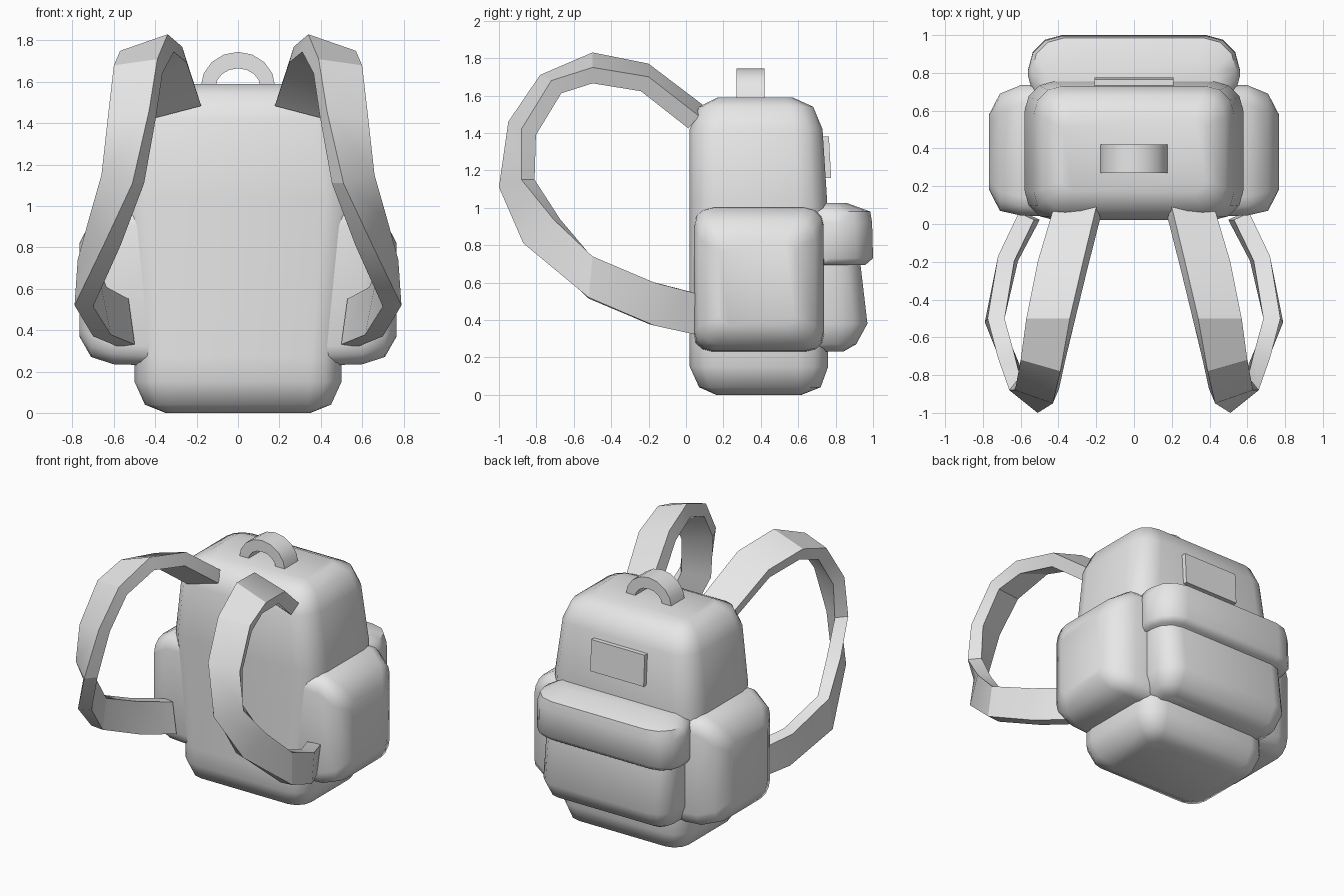
import bpy, bmesh
from math import cos, sin, pi, radians
from mathutils import Vector

if "Cube" in bpy.data.objects:
    bpy.data.objects.remove(bpy.data.objects["Cube"], do_unlink=True)

grey = bpy.data.materials.new("light grey fabric")
grey.use_nodes = True
grey.diffuse_color = (0.8, 0.8, 0.8, 1)
grey.node_tree.nodes["Principled BSDF"].inputs["Base Color"].default_value = (0.8, 0.8, 0.8, 1)


def skin(name, rings, angle):
    """Join equal rings of points into a capped solid."""
    bm = bmesh.new()
    loops = [[bm.verts.new(p) for p in ring] for ring in rings]
    n = len(loops[0])
    for low, high in zip(loops, loops[1:]):
        for i in range(n):
            j = (i + 1) % n
            bm.faces.new((low[i], low[j], high[j], high[i]))
    bm.faces.new(loops[0])
    bm.faces.new(loops[-1])
    bmesh.ops.recalc_face_normals(bm, faces=bm.faces[:])
    mesh = bpy.data.meshes.new(name)
    bm.to_mesh(mesh)
    bm.free()
    mesh.materials.append(grey)
    obj = bpy.data.objects.new(name, mesh)
    bpy.context.collection.objects.link(obj)
    bpy.ops.object.select_all(action="DESELECT")
    obj.select_set(True)
    bpy.context.view_layer.objects.active = obj
    bpy.ops.object.shade_smooth_by_angle(angle=radians(angle))
    return obj


def rounded(a0, a1, b0, b1, r, steps=3):
    """Rectangle outline with rounded corners."""
    points = []
    corners = [(a1 - r, b1 - r), (a0 + r, b1 - r), (a0 + r, b0 + r), (a1 - r, b0 + r)]
    for k, (ca, cb) in enumerate(corners):
        for s in range(steps + 1):
            t = (k + s / steps) * pi / 2
            points.append((ca + r * cos(t), cb + r * sin(t)))
    return points


def upright(name, levels):
    """Padded shape stacked upward: height, half width, front, rear, radius."""
    skin(name, [[(x, y, z) for x, y in rounded(-w, w, y0, y1, r)]
                for z, w, y0, y1, r in levels], 50)


# Main bag, widest at mid height
upright("main_bag", [
    (0, .35, .16, .62, .05), (.04, .45, .07, .72, .11), (.15, .5, .02, .76, .15),
    (.27, .5, .02, .76, .15), (1.03, .58, .02, .755, .16), (1.42, .53, .02, .73, .15),
    (1.54, .48, .07, .68, .12), (1.59, .38, .17, .57, .06)])

# Rear pocket and its overhanging flap
upright("rear_pocket", [
    (.23, .4, .6, .84, .05), (.27, .47, .6, .91, .1), (.38, .51, .6, .97, .14),
    (.72, .51, .6, .93, .14)])
upright("rear_pocket_flap", [
    (.695, .53, .6, .96, .14), (.73, .56, .6, 1.0, .18), (.92, .56, .6, .995, .18),
    (.98, .54, .6, .985, .17), (1.025, .44, .6, .86, .1)])

# Side pockets, stacked outward
pocket_levels = [
    (.42, .04, .74, .23, 1.0, .09), (.6, .045, .735, .235, 1.0, .1),
    (.71, .07, .69, .27, .93, .1), (.767, .18, .58, .37, .82, .05)]
for side, label in ((1, "left"), (-1, "right")):
    skin(label + "_side_pocket",
         [[(side * x, y, z) for y, z in rounded(*box)] for x, *box in pocket_levels], 50)

# Shoulder straps: outer face given by its two edges, thickened inward
strap_edges = [
    ((.20, .09, 1.55), (.43, .07, 1.49)), ((.27, -.2, 1.77), (.51, -.2, 1.70)),
    ((.34, -.5, 1.83), (.57, -.5, 1.75)), ((.39, -.78, 1.71), (.60, -.72, 1.68)),
    ((.43, -.95, 1.46), (.63, -.88, 1.42)), ((.51, -1.0, 1.11), (.66, -.88, 1.15)),
    ((.65, -.87, .81), (.72, -.71, .94)), ((.79, -.52, .52), (.775, -.5, .74)),
    ((.70, -.17, .37), (.72, -.17, .60)), ((.58, .06, .32), (.61, .06, .54))]


def strap(name, side):
    edges = [(Vector(a), Vector(b)) for a, b in strap_edges]
    middles = [(a + b) / 2 for a, b in edges]
    rings = []
    for i, (a, b) in enumerate(edges):
        along = middles[min(i + 1, len(edges) - 1)] - middles[max(i - 1, 0)]
        inward = along.cross(b - a).normalized()
        if inward.dot(Vector((.45, -.3, 1.1)) - middles[i]) < 0:
            inward = -inward
        depth = inward * .09
        rings.append([(side * p.x, p.y, p.z) for p in (a, b, b + depth, a + depth)])
    skin(name, rings, 30)


strap("left_shoulder_strap", 1)
strap("right_shoulder_strap", -1)

# Carry handle: flat arched band
handle = []
for k in range(9):
    t = pi * k / 8
    outer = (.18 * cos(t), 1.575 + .17 * sin(t))
    inner = (.108 * cos(t), 1.575 + .09 * sin(t))
    handle.append([(outer[0], .27, outer[1]), (outer[0], .42, outer[1]),
                   (inner[0], .42, inner[1]), (inner[0], .27, inner[1])])
skin("carry_handle", handle, 30)

# Rear patch, leaning with the bag
skin("rear_patch", [[(x, .72, 1.16), (x, .776, 1.16), (x, .764, 1.38), (x, .71, 1.38)]
                    for x in (-.21, .21)], 30)
